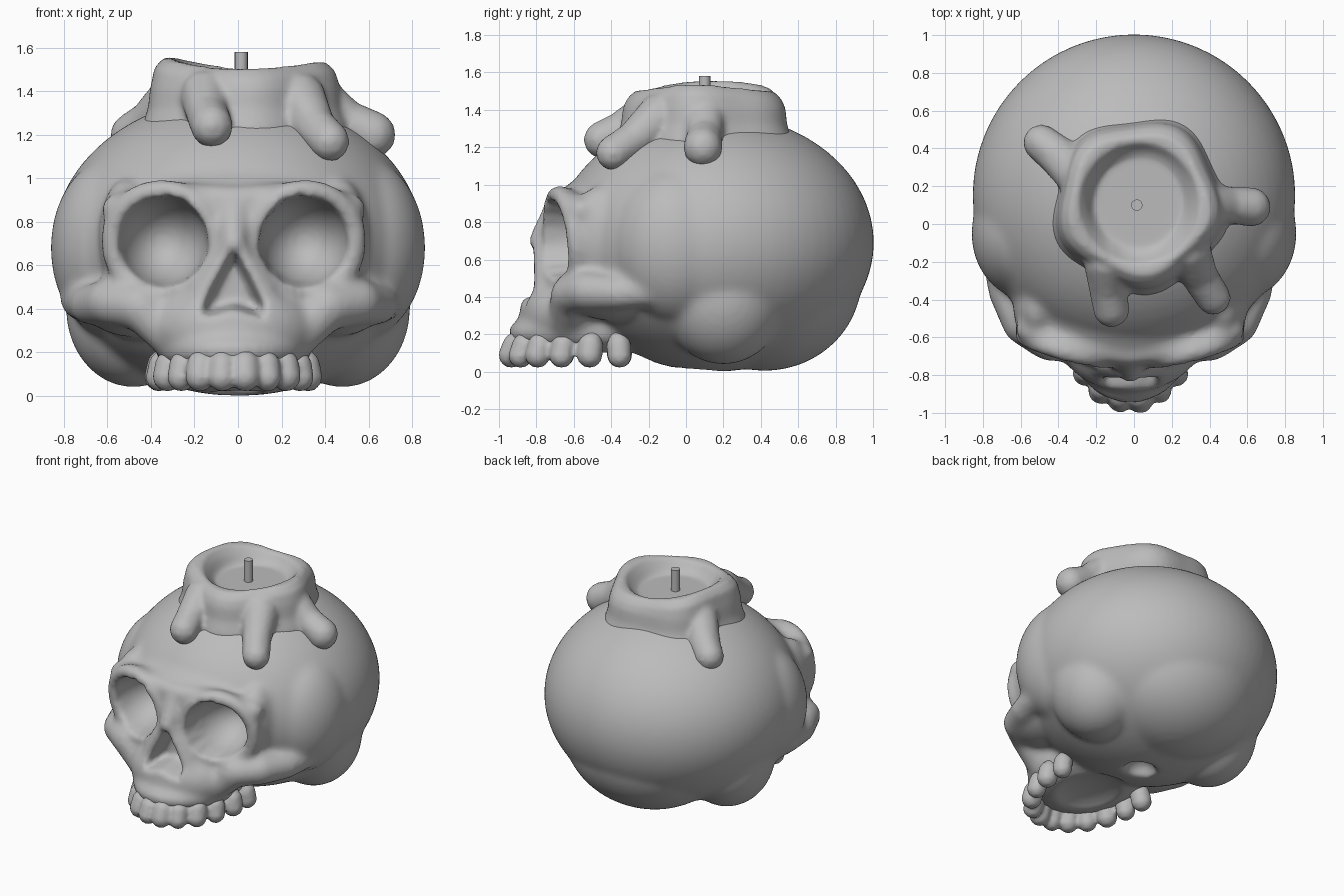
import bpy
import bmesh
from math import cos, sin, pi, radians, sqrt
from mathutils import Matrix, Vector

cube = bpy.data.objects.get("Cube")
if cube:
    bpy.data.objects.remove(cube, do_unlink=True)

GREY = (0.5, 0.5, 0.5, 1)
grey = bpy.data.materials.new("matte grey")
grey.use_nodes = True
grey.diffuse_color = GREY
shader = grey.node_tree.nodes["Principled BSDF"]
shader.inputs["Base Color"].default_value = GREY
shader.inputs["Roughness"].default_value = 0.7

FACE_X = -0.02  # the face sits slightly off centre


def unit_sphere(segments):
    bm = bmesh.new()
    bmesh.ops.create_uvsphere(bm, u_segments=segments, v_segments=segments // 2, radius=1)
    bm.verts.index_update()
    points = [v.co.copy() for v in bm.verts]
    faces = [[v.index for v in f.verts] for f in bm.faces]
    bm.free()
    return points, faces


FINE, COARSE = unit_sphere(64), unit_sphere(12)


def ball(bm, center, radii, sphere=FINE):
    points, faces = sphere
    verts = [bm.verts.new([c + r * p for c, r, p in zip(center, radii, point)])
             for point in points]
    for face in faces:
        bm.faces.new([verts[i] for i in face])


def pair(bm, center, radii):
    x, y, z = center
    for side in (1, -1):
        ball(bm, (side * x, y, z), radii)


def chain(bm, points, side=1, steps=5):
    """Rounded limb through points of (x, y, z, radius)."""
    beads = [Vector(points[-1])]
    for a, b in zip(points, points[1:]):
        beads += [Vector(a).lerp(Vector(b), i / steps) for i in range(steps)]
    for x, y, z, r in beads:
        ball(bm, (side * x, y, z), (r, r, r), COARSE)


def finish(bm, name):
    mesh = bpy.data.meshes.new(name)
    bm.to_mesh(mesh)
    bm.free()
    mesh.materials.append(grey)
    obj = bpy.data.objects.new(name, mesh)
    bpy.context.collection.objects.link(obj)
    return obj


def select(obj):
    bpy.ops.object.select_all(action='DESELECT')
    obj.select_set(True)
    bpy.context.view_layer.objects.active = obj


def fuse(obj, voxel, smooth):
    """Merge overlapping volumes into one soft surface."""
    select(obj)
    remesh = obj.modifiers.new("merge", 'REMESH')
    remesh.mode = 'VOXEL'
    remesh.voxel_size = voxel
    remesh.use_smooth_shade = True
    soften = obj.modifiers.new("soften", 'SMOOTH')
    soften.factor = 0.5
    soften.iterations = smooth
    for name in ("merge", "soften"):
        bpy.ops.object.modifier_apply(modifier=name)


def carve(obj, center, radii, axis):
    """Press an ellipsoid hollow into the surface along +axis."""
    others = [i for i in range(3) if i != axis]
    for v in obj.data.vertices:
        d = sum(((v.co[i] - center[i]) / radii[i]) ** 2 for i in others)
        if d < 1:
            v.co[axis] = max(v.co[axis], center[axis] + radii[axis] * sqrt(1 - d))


# Skull: forehead, middle of the face, upper jaw and gum
bm = bmesh.new()
ball(bm, (0, -0.4, 0.79), (0.57, 0.35, 0.28))
ball(bm, (0, -0.42, 0.55), (0.55, 0.36, 0.36))
ball(bm, (0, -0.59, 0.31), (0.39, 0.3, 0.24))
ball(bm, (0, -0.52, 0.21), (0.36, 0.43, 0.14))
# Outer socket walls and cheek filling
pair(bm, (0.49, -0.43, 0.73), (0.13, 0.21, 0.27))
pair(bm, (0.45, -0.36, 0.42), (0.24, 0.3, 0.15))
# Nose bridge
chain(bm, [(0, -0.68, 0.88, 0.08), (0, -0.78, 0.7, 0.065)])
for side in (1, -1):
    # Socket rim
    for i in range(32):
        a = 2 * pi * i / 32
        ball(bm, (side * (0.33 + 0.23 * cos(a)),
                  -0.65 + 0.06 * cos(a) - 0.03 * sin(a),
                  0.71 + 0.235 * sin(a)), (0.055, 0.055, 0.055), COARSE)
    # Brow
    chain(bm, [(0.54, -0.56, 0.86, 0.07), (0.33, -0.65, 0.92, 0.07),
               (0, -0.68, 0.89, 0.08)], side)
    # Cheekbone and its arch
    chain(bm, [(0.28, -0.64, 0.26, 0.1), (0.43, -0.62, 0.41, 0.11),
               (0.57, -0.53, 0.43, 0.11), (0.66, -0.36, 0.42, 0.095),
               (0.71, -0.12, 0.44, 0.09)], side)
    # Nose wall
    chain(bm, [(0, -0.77, 0.7, 0.06), (0.16, -0.75, 0.42, 0.07)], side)
bmesh.ops.translate(bm, verts=bm.verts, vec=(FACE_X, 0, 0))
# Cranium, base lobes and temples
ball(bm, (0, 0.15, 0.69), (0.855, 0.855, 0.69))
ball(bm, (0, 0.42, 0.5), (0.6, 0.52, 0.495))
pair(bm, (0.48, 0.2, 0.4), (0.31, 0.33, 0.36))
pair(bm, (0.56, -0.05, 0.68), (0.3, 0.35, 0.42))
skull = finish(bm, "skull")
fuse(skull, 0.02, 6)

# Eye sockets, palate and base hole
for side in (1, -1):
    carve(skull, (FACE_X + side * 0.325, -0.7, 0.71), (0.205, 0.33, 0.205), 1)
carve(skull, (FACE_X, -0.48, 0.04), (0.25, 0.3, 0.1), 2)
carve(skull, (0, 0.06, 0.0), (0.11, 0.1, 0.1), 2)
# Nose opening: a rounded triangle with sloped walls
for v in skull.data.vertices:
    x, y, z = v.co
    out = abs(x - FACE_X)
    half = min(0.14, 0.52 * (0.69 - z))
    inset = min(half - out, z - 0.4 + 0.3 * out)
    if inset > 0 and y < -0.68:
        v.co.y += min(1, inset / 0.03) * (-0.68 - y)
fuse(skull, 0.018, 4)

# Upper teeth along the jaw arch
bm = bmesh.new()
COUNT = 12
for i in range(COUNT):
    a = radians(-16 + 212 * (i + 0.5) / COUNT)
    x, y = FACE_X + 0.345 * cos(a), -0.52 * sin(a)
    r = 0.07 if i % 2 else 0.066
    chain(bm, [(x * 0.88, -0.42 + y * 0.86, 0.2, 0.045),
               (x * 0.97, -0.42 + y * 0.96, 0.14, r),
               (x, -0.42 + y, 0.02 + r, r)], 1, 3)
teeth = finish(bm, "upper_teeth")
fuse(teeth, 0.014, 2)

# Wax: lathed rim around a sunken pool, with a wavy edge
bm = bmesh.new()
profile = [(0.46, 1.1), (0.47, 1.23), (0.44, 1.32), (0.43, 1.41), (0.41, 1.48),
           (0.365, 1.525), (0.32, 1.52), (0.28, 1.47), (0.24, 1.425)]
SIDES = 64
rings = []
for r, z in profile:
    ring = []
    for i in range(SIDES):
        a = 2 * pi * i / SIDES
        wave = 1 + (0.045 * cos(5 * a + 1) if r > 0.35 else 0)
        lift = 0.022 * cos(2 * a + 0.3) - 0.012 * cos(a) if z > 1.45 else 0
        ring.append(bm.verts.new((0.025 + r * wave * cos(a),
                                  0.11 + r * wave * sin(a), z + lift)))
    rings.append(ring)
for low, high in zip(rings, rings[1:]):
    for i in range(SIDES):
        j = (i + 1) % SIDES
        bm.faces.new((low[i], low[j], high[j], high[i]))
bm.faces.new(rings[0][::-1])
bm.faces.new(rings[-1])
# Wax drips
drips = [
    [(-0.15, -0.2, 1.38, 0.12), (-0.14, -0.35, 1.29, 0.1), (-0.12, -0.45, 1.24, 0.1)],
    [(0.28, -0.14, 1.36, 0.13), (0.35, -0.28, 1.24, 0.1), (0.42, -0.39, 1.17, 0.095)],
    [(0.38, 0.1, 1.35, 0.12), (0.5, 0.1, 1.26, 0.1), (0.62, 0.09, 1.2, 0.108)],
    [(-0.3, 0.26, 1.36, 0.12), (-0.4, 0.36, 1.25, 0.11), (-0.49, 0.43, 1.2, 0.1)],
]
for drip in drips:
    chain(bm, drip)
wax = finish(bm, "melted_wax")
fuse(wax, 0.017, 6)

# Wick
bm = bmesh.new()
bmesh.ops.create_cone(bm, cap_ends=True, segments=16, radius1=0.03, radius2=0.03,
                      depth=0.22, matrix=Matrix.Translation((0.015, 0.1, 1.47)))
wick = finish(bm, "wick")
select(wick)
bpy.ops.object.shade_smooth_by_angle(angle=radians(40))
